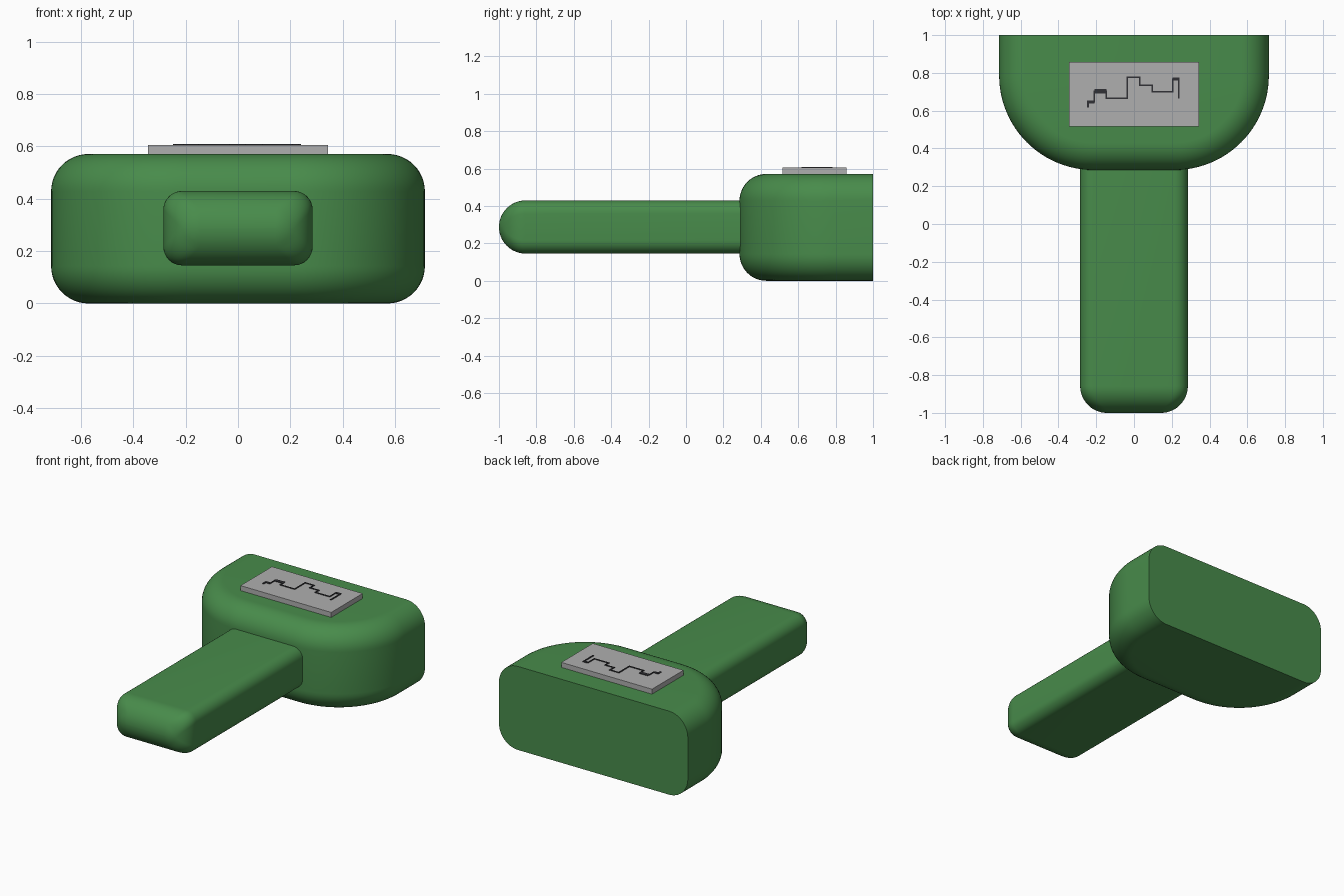
import bpy, bmesh
from math import sin, cos, pi, radians

if "Cube" in bpy.data.objects:
    bpy.data.objects.remove(bpy.data.objects["Cube"])


def material(name, color):
    m = bpy.data.materials.new(name)
    m.diffuse_color = color
    m.use_nodes = True
    m.node_tree.nodes["Principled BSDF"].inputs["Base Color"].default_value = m.diffuse_color
    return m


green = material("green_plastic", (0.065, 0.26, 0.07, 1))
grey = material("panel_grey", (0.43, 0.43, 0.43, 1))
dark = material("trace_dark", (0.03, 0.03, 0.035, 1))


def finish(bm, name, mat, smooth=False):
    bmesh.ops.remove_doubles(bm, verts=bm.verts, dist=1e-5)
    bmesh.ops.recalc_face_normals(bm, faces=bm.faces)
    me = bpy.data.meshes.new(name)
    bm.to_mesh(me)
    bm.free()
    me.materials.append(mat)
    ob = bpy.data.objects.new(name, me)
    bpy.context.collection.objects.link(ob)
    if smooth:
        bpy.ops.object.select_all(action='DESELECT')
        bpy.context.view_layer.objects.active = ob
        ob.select_set(True)
        bpy.ops.object.shade_smooth_by_angle(angle=radians(35))
    return ob


def loft(rings, name, mat):
    """Skin a stack of closed rings and cap both ends."""
    bm = bmesh.new()
    loops = [[bm.verts.new(p) for p in r] for r in rings]
    n = len(loops[0])
    for a, b in zip(loops, loops[1:]):
        for i in range(n):
            j = (i + 1) % n
            bm.faces.new((a[i], a[j], b[j], b[i]))
    bm.faces.new(loops[0])
    bm.faces.new(loops[-1])
    return finish(bm, name, mat, True)


def add_box(bm, x0, x1, y0, y1, z0, z1):
    vs = bmesh.ops.create_cube(bm, size=1)["verts"]
    for v in vs:
        v.co = (x1 if v.co.x > 0 else x0, y1 if v.co.y > 0 else y0,
                z1 if v.co.z > 0 else z0)


# Head: D-shaped plan with filleted top and bottom edges and a flat back
HEIGHT, FILLET, STEPS, ARC = 0.571, 0.143, 12, 24


def head_ring(inset, z):
    r = 0.5 - inset
    right = [(0.714 - inset, 1.0)]
    right += [(0.214 + r * cos(a), 0.786 - r * sin(a))
              for a in (i * pi / 2 / ARC for i in range(ARC + 1))]
    return [(x, y, z) for x, y in right] + [(-x, y, z) for x, y in reversed(right)]


fillet = [(FILLET * (1 - sin(a)), FILLET * (1 - cos(a)))
          for a in (i * pi / 2 / STEPS for i in range(STEPS + 1))]
loft([head_ring(d, z) for d, z in fillet] +
     [head_ring(d, HEIGHT - z) for d, z in reversed(fillet)], "head", green)


# Handle: rounded bar whose free end rolls over to a blunt edge
def handle_ring(y, w, h, r, n=8):
    pts = []
    for q, (sx, sz) in enumerate([(1, 1), (-1, 1), (-1, -1), (1, -1)]):
        for i in range(n + 1):
            a = (q + i / n) * pi / 2
            pts.append((sx * (w - r) + r * cos(a), y,
                        0.2875 + sz * (h - r) + r * sin(a)))
    return pts


rings = []
for i in range(17):
    a = 0.02 + (pi / 2 - 0.02) * i / 16
    h = 0.142 * sin(a)
    rings.append(handle_ring(-1 + 0.142 * (1 - cos(a)),
                             0.143 + h, h, min(0.071, h * 0.98)))
rings.append(handle_ring(0.36, 0.285, 0.142, 0.071))
loft(rings, "handle", green)

# Display panel
bm = bmesh.new()
add_box(bm, -0.343, 0.343, 0.517, 0.857, 0.56, 0.605)
finish(bm, "display_panel", grey)

# Stepped trace: horizontal runs (x0, x1, y, thickness) joined by risers
runs = [(-0.249, -0.210, 0.647, 0.016), (-0.210, -0.146, 0.702, 0.024),
        (-0.146, -0.037, 0.665, 0.008), (-0.037, 0.030, 0.778, 0.008),
        (0.030, 0.096, 0.735, 0.008), (0.096, 0.204, 0.699, 0.008),
        (0.204, 0.240, 0.767, 0.016)]
Z0, Z1 = 0.603, 0.609
bm = bmesh.new()
for x0, x1, y, t in runs:
    add_box(bm, x0, x1, y - t / 2, y + t / 2, Z0, Z1)
for (_, x, ya, _), (_, _, yb, _) in zip(runs, runs[1:]):
    add_box(bm, x - 0.004, x + 0.004, min(ya, yb) - 0.004, max(ya, yb) + 0.004, Z0, Z1)
add_box(bm, -0.249, -0.237, 0.618, 0.65, Z0, Z1)
add_box(bm, 0.232, 0.241, 0.665, 0.77, Z0, Z1)
finish(bm, "display_trace", dark)
